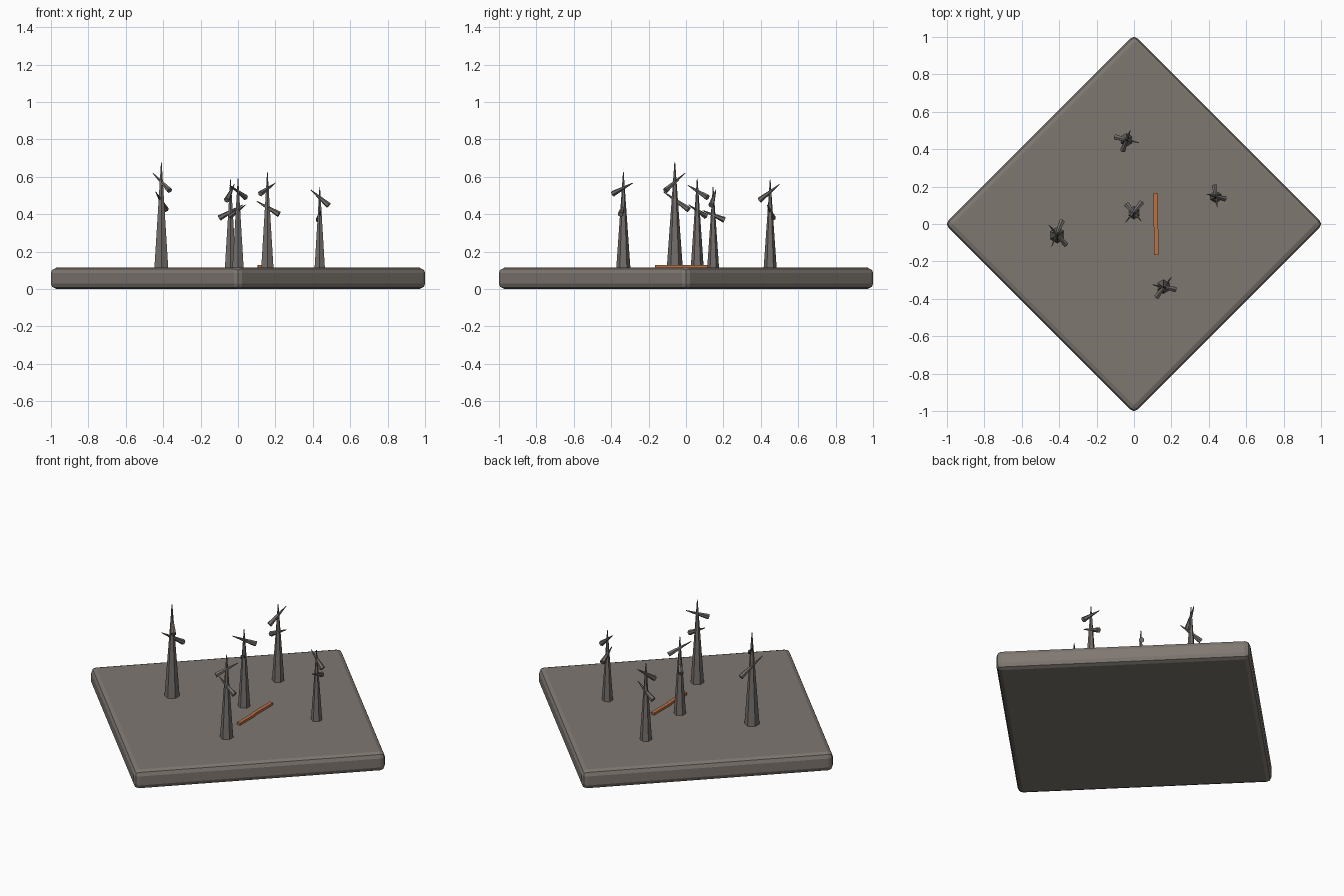
import bpy, bmesh, math
from mathutils import Vector

if "Cube" in bpy.data.objects:
    bpy.data.objects.remove(bpy.data.objects["Cube"])


def material(name, rgb):
    m = bpy.data.materials.new(name)
    m.diffuse_color = (*rgb, 1)
    m.use_nodes = True
    m.node_tree.nodes["Principled BSDF"].inputs["Base Color"].default_value = m.diffuse_color
    return m


ash = material("ash ground", (0.21, 0.185, 0.165))
char = material("charred wood", (0.17, 0.155, 0.145))
rust = material("rusty metal", (0.48, 0.17, 0.065))


def finish(name, bm, mat):
    me = bpy.data.meshes.new(name)
    bmesh.ops.recalc_face_normals(bm, faces=bm.faces)
    bm.to_mesh(me)
    bm.free()
    ob = bpy.data.objects.new(name, me)
    bpy.context.collection.objects.link(ob)
    me.materials.append(mat)
    return ob


def cone(name, a, b, ra, rb, sides, mat):
    """Tapered stick from a (radius ra) to b (radius rb)."""
    a, b = Vector(a), Vector(b)
    bm = bmesh.new()
    bmesh.ops.create_cone(bm, cap_ends=True, segments=sides, radius1=ra,
                          radius2=rb, depth=(b - a).length)
    ob = finish(name, bm, mat)
    ob.rotation_euler = (b - a).to_track_quat('Z', 'Y').to_euler()
    ob.location = (a + b) / 2
    return ob


# Diamond-shaped ground slab with rounded edges
TOP = 0.115
bm = bmesh.new()
bmesh.ops.create_cube(bm, size=1)
for v in bm.verts:
    v.co = (v.co.x * 1.432, v.co.y * 1.432, (v.co.z + 0.5) * TOP)
bmesh.ops.bevel(bm, geom=bm.edges[:], offset=0.03, segments=2, profile=0.5,
                affect='EDGES')
slab = finish("ground_slab", bm, ash)
slab.rotation_euler.z = math.radians(45)

# Dead trees: base x, y, tip height, base radius, branches (thick end, thin end)
trees = [
    (-0.41, -0.06, 0.68, 0.043, [((-0.365, -0.11, 0.527), (-0.455, -0.005, 0.62)),
                                 ((-0.385, 0.015, 0.425), (-0.44, -0.12, 0.52))]),
    (-0.04, 0.45, 0.585, 0.035, [((-0.06, 0.393, 0.475), (-0.02, 0.50, 0.56)),
                                 ((-0.10, 0.465, 0.38), (0.025, 0.435, 0.45))]),
    (0.0, 0.06, 0.59, 0.035, [((0.04, 0.115, 0.49), (-0.045, 0.01, 0.555)),
                              ((-0.04, 0.105, 0.39), (0.04, 0.015, 0.45))]),
    (0.157, -0.335, 0.625, 0.038, [((0.12, -0.39, 0.51), (0.20, -0.285, 0.567)),
                                   ((0.22, -0.35, 0.40), (0.10, -0.325, 0.47))]),
    (0.437, 0.145, 0.545, 0.032, [((0.485, 0.135, 0.447), (0.39, 0.16, 0.53)),
                                  ((0.43, 0.205, 0.37), (0.445, 0.09, 0.42))]),
]
for i, (x, y, h, r, branches) in enumerate(trees, 1):
    cone(f"trunk_{i}", (x, y, TOP - 0.005), (x, y, h), r, 0.002, 6, char)
    for j, (thick, thin) in enumerate(branches, 1):
        cone(f"branch_{i}_{j}", thick, thin, 0.016, 0.002, 6, char)

# Slightly crooked rusty bar lying on the ground
bm = bmesh.new()
prev = None
for y, x in ((-0.165, 0.119), (-0.03, 0.119), (0.0, 0.114), (0.165, 0.114)):
    ring = [bm.verts.new((x + dx, y, z)) for dx, z in
            ((-0.011, TOP - 0.002), (0.011, TOP - 0.002), (0.011, 0.129), (-0.011, 0.129))]
    if prev:
        for k in range(4):
            bm.faces.new((prev[k], prev[(k + 1) % 4], ring[(k + 1) % 4], ring[k]))
    else:
        bm.faces.new(ring)
    prev = ring
bm.faces.new(prev)
finish("rusty_bar", bm, rust)
